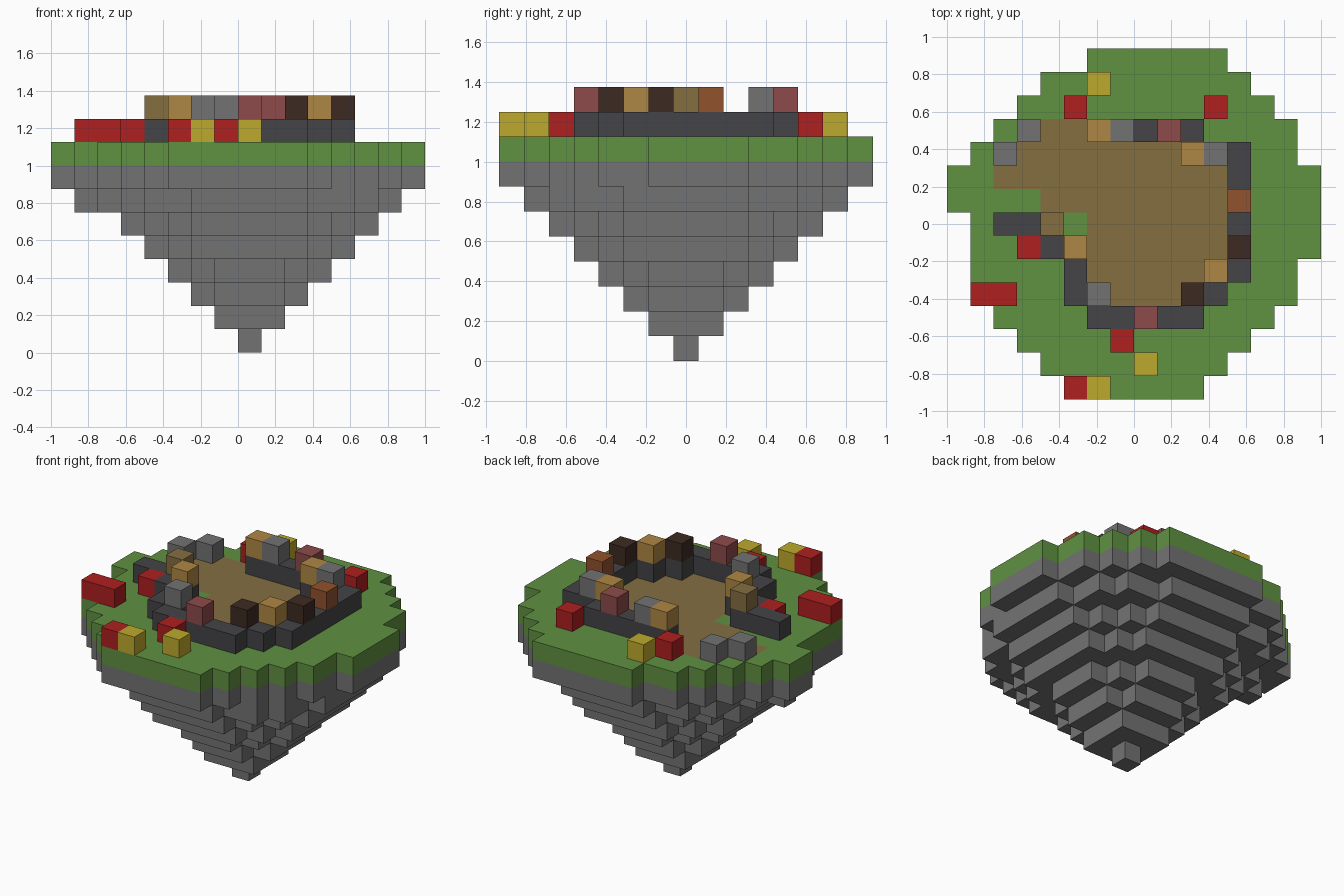
import bpy, bmesh

cube = bpy.data.objects.get("Cube")
if cube:
    bpy.data.objects.remove(cube, do_unlink=True)

CELL = 0.125

COLOURS = {
    "stone": (0.171, 0.171, 0.171),
    "grass": (0.115, 0.283, 0.053),
    "earth": (0.235, 0.156, 0.053),
    "dark_stone": (0.058, 0.058, 0.065),
    "red": (0.43, 0.014, 0.014),
    "yellow": (0.515, 0.402, 0.026),
    "rose": (0.27, 0.069, 0.069),
    "dark_brown": (0.048, 0.023, 0.016),
    "tan": (0.43, 0.242, 0.058),
    "rust": (0.283, 0.084, 0.026),
}
materials = {}
for label, rgb in COLOURS.items():
    m = bpy.data.materials.new(label)
    m.use_nodes = True
    m.diffuse_color = (*rgb, 1)
    bsdf = next(n for n in m.node_tree.nodes if n.type == "BSDF_PRINCIPLED")
    bsdf.inputs["Base Color"].default_value = (*rgb, 1)
    bsdf.inputs["Roughness"].default_value = 0.9
    materials[label] = m

# Ground plan, back row first: . grass, # earth, D wall, S loose stone,
# r y flowers, other capitals a coloured block standing on the wall
PLAN = [
    "      ......    ",
    "    ..y......   ",
    "   ..r.....r..  ",
    "  .S##TGDRD.... ",
    " .S#######TGD.. ",
    "..##########D...",
    "....########O...",
    " .DDE.######D...",
    " ..rDT######B...",
    " ....D#####TD.. ",
    " rr..DG###BD... ",
    "  ....DDRDD...  ",
    "   ....r.....   ",
    "    ....y...    ",
    "     ry....     ",
]
TOPPERS = {"T": "tan", "G": "stone", "R": "rose", "B": "dark_brown",
           "O": "rust", "E": "earth"}


def plan_cells(chars, level):
    """Cells of the plan holding any of the given characters."""
    last = len(PLAN) - 1
    return {(i, last - r, level) for r, row in enumerate(PLAN)
            for i, c in enumerate(row) if c in chars}


def corner(i, j, k):
    return ((i - len(PLAN[0]) / 2) * CELL, (j - len(PLAN) / 2) * CELL, k * CELL)


def build_blocks(name, cells, colour):
    """One mesh made of the outer faces of a set of unit blocks."""
    bm = bmesh.new()
    for cell in sorted(cells):
        for axis in range(3):
            for side in (0, 1):
                beside = list(cell)
                beside[axis] += 2 * side - 1
                if tuple(beside) in cells:
                    continue
                u, v = (axis + 1) % 3, (axis + 2) % 3
                loop = []
                for a, b in ((0, 0), (1, 0), (1, 1), (0, 1)):
                    p = list(cell)
                    p[axis] += side
                    p[u] += a
                    p[v] += b
                    loop.append(bm.verts.new(corner(*p)))
                bm.faces.new(loop if side else loop[::-1])
    bmesh.ops.remove_doubles(bm, verts=bm.verts[:], dist=CELL / 100)
    bmesh.ops.dissolve_limit(bm, angle_limit=0.01, verts=bm.verts[:],
                             edges=bm.edges[:])
    mesh = bpy.data.meshes.new(name)
    bm.to_mesh(mesh)
    bm.free()
    mesh.materials.append(materials[colour])
    obj = bpy.data.objects.new(name, mesh)
    bpy.context.collection.objects.link(obj)
    return obj


# Rock underside: stepped discs widening upward to the full outline
rock = set()
for k in range(7):
    radius = k + 0.5
    rock |= {(8 + dx, 7 + dy, k) for dx in range(-k, k + 1)
             for dy in range(-k, k + 1) if dx * dx + dy * dy <= radius ** 2}
rock.add((1, 8, 6))
everything = ".#DSry" + "".join(TOPPERS)
rock |= plan_cells(everything, 7)
build_blocks("rock_base", rock, "stone")

# Turf layer with the earth floor set into it
turf = plan_cells(everything, 8)
floor = plan_cells("#", 8)
build_blocks("grass_turf", turf - floor, "grass")
build_blocks("earth_floor", floor, "earth")

# Enclosing wall and the coloured blocks on top of it
build_blocks("ring_wall", plan_cells("D" + "".join(TOPPERS), 9), "dark_stone")
for char, colour in TOPPERS.items():
    build_blocks(colour + "_wall_blocks", plan_cells(char, 10), colour)

# Loose stones and flowers on the ground
build_blocks("gate_stones", plan_cells("S", 9), "stone")
build_blocks("red_flowers", plan_cells("r", 9), "red")
build_blocks("yellow_flowers", plan_cells("y", 9), "yellow")
